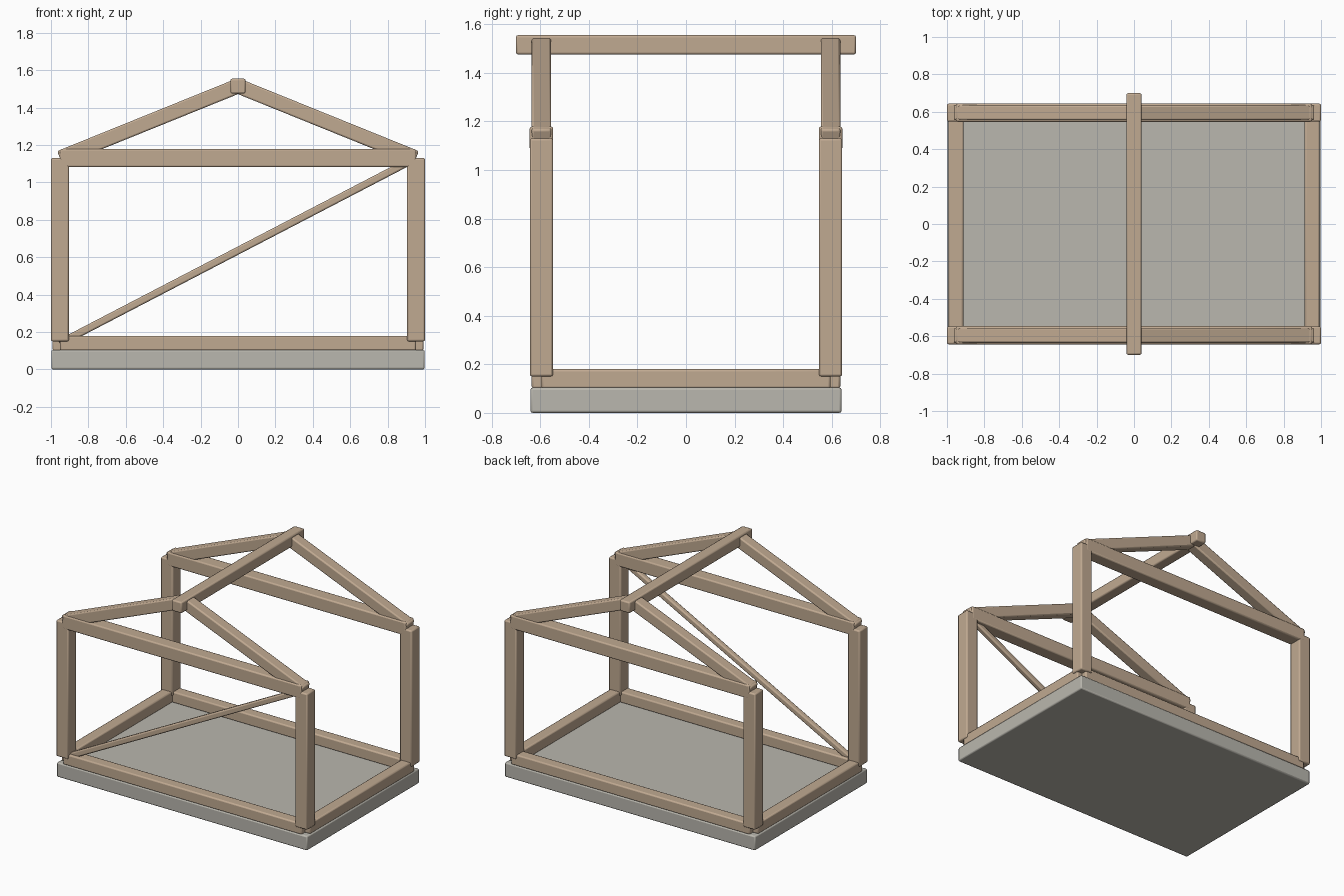
import bpy
from math import atan2
from mathutils import Vector

cube = bpy.data.objects.get("Cube")
if cube:
    bpy.data.objects.remove(cube, do_unlink=True)


def material(name, rgb):
    mat = bpy.data.materials.new(name)
    mat.use_nodes = True
    mat.diffuse_color = (*rgb, 1)
    mat.node_tree.nodes["Principled BSDF"].inputs["Base Color"].default_value = (*rgb, 1)
    return mat


WOOD = material("pale timber", (0.53, 0.40, 0.285))
STONE = material("grey concrete", (0.49, 0.475, 0.425))


def box(name, centre, size, mat=WOOD, tilt=0, bevel=0.009):
    """Softly bevelled box, optionally tilted about the y axis."""
    bpy.ops.mesh.primitive_cube_add(size=1, location=centre)
    obj = bpy.context.object
    obj.name = name
    obj.scale = size
    bpy.ops.object.transform_apply(location=False, rotation=False, scale=True)
    obj.rotation_euler.y = tilt
    obj.data.materials.append(mat)
    mod = obj.modifiers.new("soft edges", "BEVEL")
    mod.width = bevel
    mod.segments = 2
    bpy.ops.object.shade_smooth_by_angle()
    return obj


def beam(name, start, end, width, depth):
    """Sloping beam in the xz plane between two centreline points."""
    a, b = Vector(start), Vector(end)
    d = b - a
    return box(name, (a + b) / 2, (d.length, width, depth), tilt=-atan2(d.z, d.x))


PX, PY = 0.952, 0.595   # frame centrelines
SILL, TIE, RIDGE = 0.14, 1.13, 1.515   # centreline heights

# Foundation slab
box("foundation_slab", (0, 0, 0.052), (1.996, 1.28, 0.104), STONE)

# Front and back frames
for sy, end in ((-1, "front"), (1, "back")):
    y = sy * PY
    box(end + "_sill", (0, y, SILL), (2 * PX, 0.08, 0.08))
    box(end + "_tie_beam", (0, y, TIE), (2 * PX, 0.097, 0.097))
    for sx, side in ((1, "left"), (-1, "right")):
        x = sx * PX
        box(f"{end}_{side}_post", (x, y, 0.64), (0.096, 0.096, 0.98))
        beam(f"{end}_{side}_rafter", (x, y, TIE), (0, y, RIDGE), 0.08, 0.08)

# Side sills
for sx, side in ((1, "left"), (-1, "right")):
    box(side + "_sill", (sx * PX, 0, SILL), (0.08, 2 * PY, 0.08))

# Ridge beam and the diagonal front brace
box("ridge_beam", (0, 0, RIDGE), (0.08, 1.4, 0.08))
beam("front_brace", (-PX, -PY, SILL), (PX, -PY, TIE), 0.04, 0.04)
